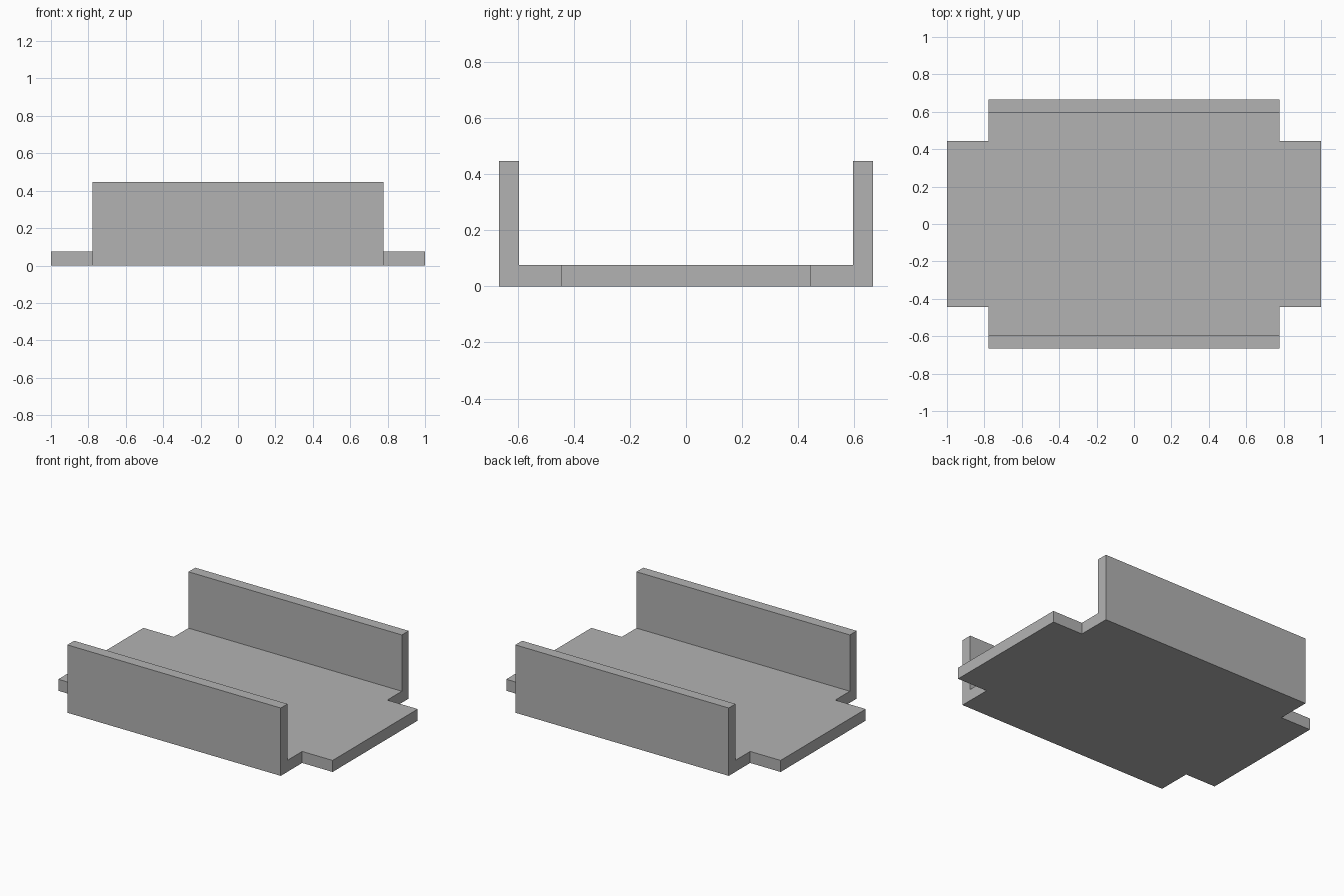
import bpy
import bmesh
import math

cube = bpy.data.objects.get("Cube")
if cube:
    bpy.data.objects.remove(cube, do_unlink=True)

TAB_X, TAB_Y = 1.0, 0.443        # end tabs
BODY_X, BODY_Y = 0.778, 0.666    # main tray
WALL_Y = 0.595                   # inner face of side walls
FLOOR_Z, WALL_Z = 0.076, 0.447

grey = bpy.data.materials.new("mid_grey")
grey.use_nodes = True
colour = (0.448, 0.448, 0.448, 1)
grey.diffuse_color = colour
grey.node_tree.nodes["Principled BSDF"].inputs["Base Color"].default_value = colour


def extrude_up(bm, faces, height):
    """Extrude faces upward and return the new top faces."""
    result = bmesh.ops.extrude_face_region(bm, geom=faces, use_keep_orig=False)
    verts = [g for g in result["geom"] if isinstance(g, bmesh.types.BMVert)]
    bmesh.ops.translate(bm, verts=verts, vec=(0, 0, height))
    return [g for g in result["geom"] if isinstance(g, bmesh.types.BMFace)]


# Floor plan: a cross outline plus a strip along each long side
bm = bmesh.new()
quarter = [(TAB_X, TAB_Y), (BODY_X, TAB_Y), (BODY_X, WALL_Y)]
outline = (quarter
           + [(-x, y) for x, y in reversed(quarter)]
           + [(-x, -y) for x, y in quarter]
           + [(x, -y) for x, y in reversed(quarter)])
plan = [bm.faces.new([bm.verts.new((x, y, 0)) for x, y in outline])]
for side in (1, -1):
    strip = [(-BODY_X, WALL_Y), (BODY_X, WALL_Y), (BODY_X, BODY_Y), (-BODY_X, BODY_Y)]
    plan.append(bm.faces.new([bm.verts.new((x, side * y, 0)) for x, y in strip]))
bmesh.ops.remove_doubles(bm, verts=bm.verts[:], dist=0.0001)

# Keep the underside, raise the floor, then raise the side walls
bottom = bmesh.ops.duplicate(bm, geom=bm.faces[:])["geom"]
base = [g for g in bottom if isinstance(g, bmesh.types.BMFace)]
tops = extrude_up(bm, base, FLOOR_Z)
walls = [f for f in tops if abs(f.calc_center_median().y) > WALL_Y]
extrude_up(bm, walls, WALL_Z - FLOOR_Z)

# Clean into one closed solid with plain flat sides
bmesh.ops.remove_doubles(bm, verts=bm.verts[:], dist=0.0001)
bmesh.ops.dissolve_limit(bm, angle_limit=math.radians(1),
                         verts=bm.verts[:], edges=bm.edges[:])
bmesh.ops.recalc_face_normals(bm, faces=bm.faces[:])

mesh = bpy.data.meshes.new("channel_tray")
bm.to_mesh(mesh)
bm.free()
mesh.materials.append(grey)
tray = bpy.data.objects.new("channel_tray", mesh)
bpy.context.collection.objects.link(tray)
